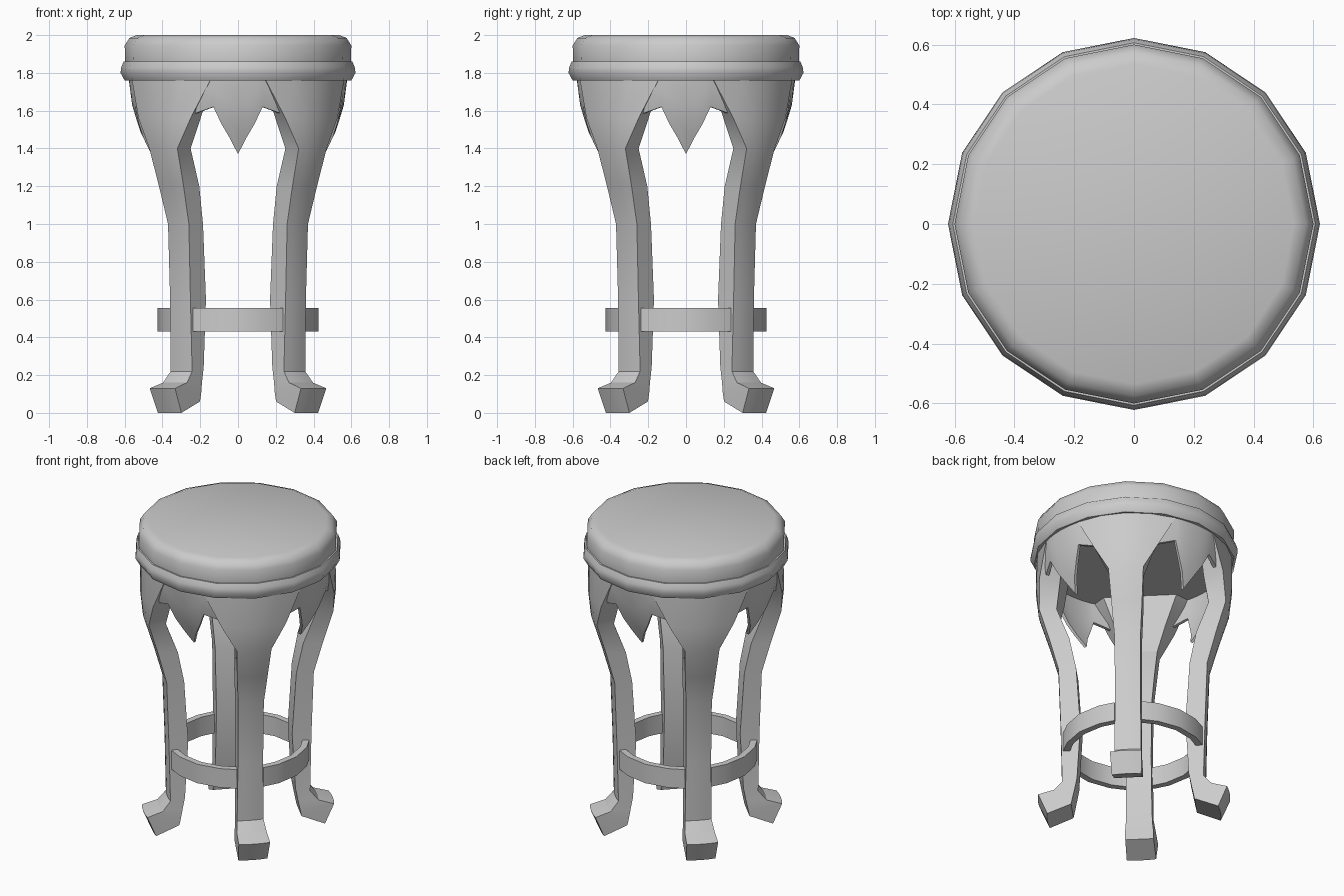
import bpy
import bmesh
from math import sin, cos, radians, pi

if "Cube" in bpy.data.objects:
    bpy.data.objects.remove(bpy.data.objects["Cube"], do_unlink=True)

grey = bpy.data.materials.new("plain_grey")
grey.use_nodes = True
colour = (0.6, 0.6, 0.6, 1)
grey.diffuse_color = colour
grey.node_tree.nodes["Principled BSDF"].inputs["Base Color"].default_value = colour


def loft(name, sections, angle=30):
    """Skin a list of closed loops, cap both ends, smooth below the angle."""
    bm = bmesh.new()
    loops = [[bm.verts.new(p) for p in s] for s in sections]
    for a, b in zip(loops, loops[1:]):
        n = len(a)
        for i in range(n):
            j = (i + 1) % n
            bm.faces.new((a[i], a[j], b[j], b[i]))
    bm.faces.new(loops[0][::-1])
    bm.faces.new(loops[-1])
    bmesh.ops.recalc_face_normals(bm, faces=bm.faces)
    mesh = bpy.data.meshes.new(name)
    bm.to_mesh(mesh)
    bm.free()
    mesh.shade_smooth()
    mesh.set_sharp_from_angle(angle=radians(angle))
    mesh.materials.append(grey)
    return mesh


def place(name, mesh, turn=0):
    ob = bpy.data.objects.new(name, mesh)
    ob.rotation_euler.z = turn
    bpy.context.collection.objects.link(ob)


def ring(r, z, n=16):
    return [(r * cos(2 * pi * i / n), r * sin(2 * pi * i / n), z) for i in range(n)]


# Round seat with softened top edge and a bulging lower moulding
seat_profile = [(0.60, 1.76), (0.622, 1.80), (0.618, 1.83), (0.606, 1.86),
                (0.597, 1.86), (0.60, 1.945), (0.575, 1.985), (0.535, 2.0)]
place("seat", loft("seat", [ring(r, z) for r, z in seat_profile], 40))

# Curved leg: outer radius, outer z, half width, inner radius, inner z, inner half width
leg_stations = [
    (0.52, 0.0, 0.088, 0.37, 0.06, 0.085),
    (0.575, 0.13, 0.095, 0.36, 0.11, 0.085),
    (0.48, 0.16, 0.09, 0.35, 0.16, 0.08),
    (0.43, 0.22, 0.08, 0.335, 0.24, 0.078),
    (0.438, 0.6, 0.076, 0.315, 0.6, 0.075),
    (0.452, 1.0, 0.078, 0.34, 1.0, 0.078),
    (0.508, 1.2, 0.092, 0.38, 1.2, 0.09),
    (0.57, 1.4, 0.105, 0.455, 1.4, 0.10),
    (0.588, 1.56, 0.195, 0.43, 1.56, 0.15),
    (0.587, 1.765, 0.295, 0.41, 1.765, 0.22),
]


def leg_section(ro, zo, ho, ri, zi, hi):
    outer = [(ro - (k * ho) ** 2, k * ho, zo) for k in (-1, -0.5, 0, 0.5, 1)]
    return outer + [(ri, hi, zi), (ri, -hi, zi)]


leg_mesh = loft("leg", [leg_section(*s) for s in leg_stations], 28)

# Leaf-shaped apron between two legs: angle from centre and lower edge height
half_edge = [(28, 1.575), (13.5, 1.62), (9.5, 1.53), (5, 1.455)]
apron_edge = [(-a, z) for a, z in half_edge] + [(0, 1.37)] + \
             [(a, z) for a, z in reversed(half_edge)]


def apron_radius(z):
    drop = 1.76 - z
    return 0.578 - 0.05 * drop - 0.65 * drop * drop


def apron_section(deg, bottom):
    a = radians(deg)
    heights = [1.765 + (bottom - 1.765) * t for t in (0, 0.35, 0.7, 1)]
    outline = [(apron_radius(z), z) for z in heights]
    outline += [(r - 0.02, z) for r, z in reversed(outline)]
    return [(r * cos(a), r * sin(a), z) for r, z in outline]


apron_mesh = loft("apron", [apron_section(*e) for e in apron_edge], 35)


# Curved stretcher segment between two legs
def stretcher_section(deg):
    a = radians(deg)
    box = [(0.425, 0.43), (0.425, 0.555), (0.385, 0.555), (0.385, 0.43)]
    return [(r * cos(a), r * sin(a), z) for r, z in box]


stretcher_mesh = loft("stretcher", [stretcher_section(d) for d in (-34, -20, 0, 20, 34)])

# Four-fold arrangement
for i, (corner, side) in enumerate([("back_left", "left"), ("back_right", "back"),
                                    ("front_right", "right"), ("front_left", "front")]):
    turn = i * pi / 2
    place(corner + "_leg", leg_mesh, turn + pi / 4)
    place(side + "_apron", apron_mesh, turn)
    place(side + "_stretcher", stretcher_mesh, turn)
